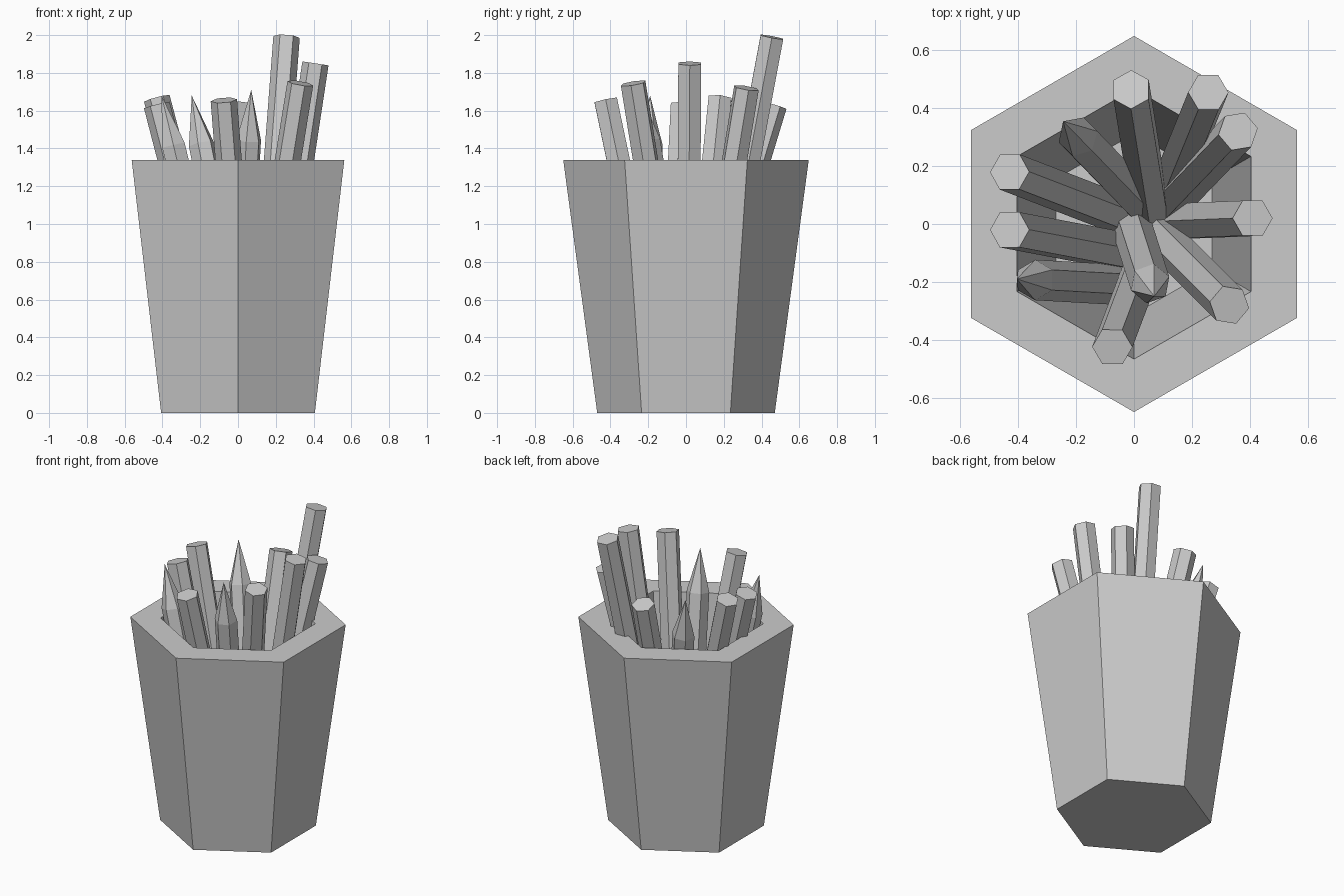
import bpy, bmesh, math
from mathutils import Vector, Matrix

if "Cube" in bpy.data.objects:
    bpy.data.objects.remove(bpy.data.objects["Cube"])

FLOOR = 0.2  # height of the inside floor
UP = Vector((0, 0, 1))


def loft(name, rings, sides=6, spin=0.0, matrix=None):
    """Join (radius, z) rings into a closed prism; a radius of 0 makes a point."""
    bm = bmesh.new()
    loops = []
    for r, z in rings:
        if r == 0:
            loops.append([bm.verts.new((0, 0, z))])
            continue
        angles = [spin + math.tau * i / sides for i in range(sides)]
        loops.append([bm.verts.new((r * math.cos(a), r * math.sin(a), z)) for a in angles])
    for lo, hi in zip(loops, loops[1:]):
        for i in range(sides):
            j = (i + 1) % sides
            if len(hi) == 1:
                bm.faces.new((lo[i], lo[j], hi[0]))
            else:
                bm.faces.new((lo[i], lo[j], hi[j], hi[i]))
    for end in (loops[0], loops[-1]):
        if len(end) > 1:
            bm.faces.new(end)
    bmesh.ops.recalc_face_normals(bm, faces=bm.faces)
    if matrix:
        bm.transform(matrix)
    mesh = bpy.data.meshes.new(name)
    bm.to_mesh(mesh)
    bm.free()
    obj = bpy.data.objects.new(name, mesh)
    bpy.context.collection.objects.link(obj)
    return obj


# Hexagonal cup: outer wall up, over the rim, down the inner wall to the floor
loft("cup", [(0.47, 0), (0.65, 1.34), (0.467, 1.34), (0.312, FLOOR)], spin=math.pi / 6)


def pencil(name, foot, top, sharp=False, spin=0):
    base, end = Vector((*foot, FLOOR)), Vector(top)
    axis = end - base
    length = axis.length
    if sharp:
        rings = [(0.07, 0), (0.07, length - 0.27), (0, length)]
    else:
        rings = [(0.07, 0), (0.07, length)]
    turn = UP.rotation_difference(axis).to_matrix().to_4x4()
    loft(name, rings, spin=math.radians(spin), matrix=Matrix.Translation(base) @ turn)


# Flat-ended pencils: foot (x, y), top centre (x, y, z), spin
flat = [
    ((0.06, 0.03), (-0.01, 0.465, 1.63), 30),
    ((0.12, 0.12), (0.257, 0.455, 1.99), 0),
    ((0.12, 0.07), (0.36, 0.32, 1.72), 10),
    ((0.16, 0.01), (0.41, 0.02, 1.85), 0),
    ((0.08, -0.03), (0.33, -0.28, 1.745), -10),
    ((0.04, -0.12), (-0.075, -0.425, 1.655), 0),
    ((-0.06, -0.09), (-0.43, -0.02, 1.63), 0),
    ((-0.04, 0.03), (-0.43, 0.18, 1.665), 0),
]
for i, (foot, top, spin) in enumerate(flat, 1):
    pencil(f"flat_pencil_{i}", foot, top, spin=spin)

# Sharpened pencils
sharp = [
    ((-0.01, 0.0), (0.07, -0.25, 1.71), 20),
    ((-0.05, -0.21), (-0.405, -0.19, 1.68), 30),
    ((0.05, 0.05), (-0.245, 0.355, 1.68), 15),
]
for i, (foot, top, spin) in enumerate(sharp, 1):
    pencil(f"sharp_pencil_{i}", foot, top, sharp=True, spin=spin)
